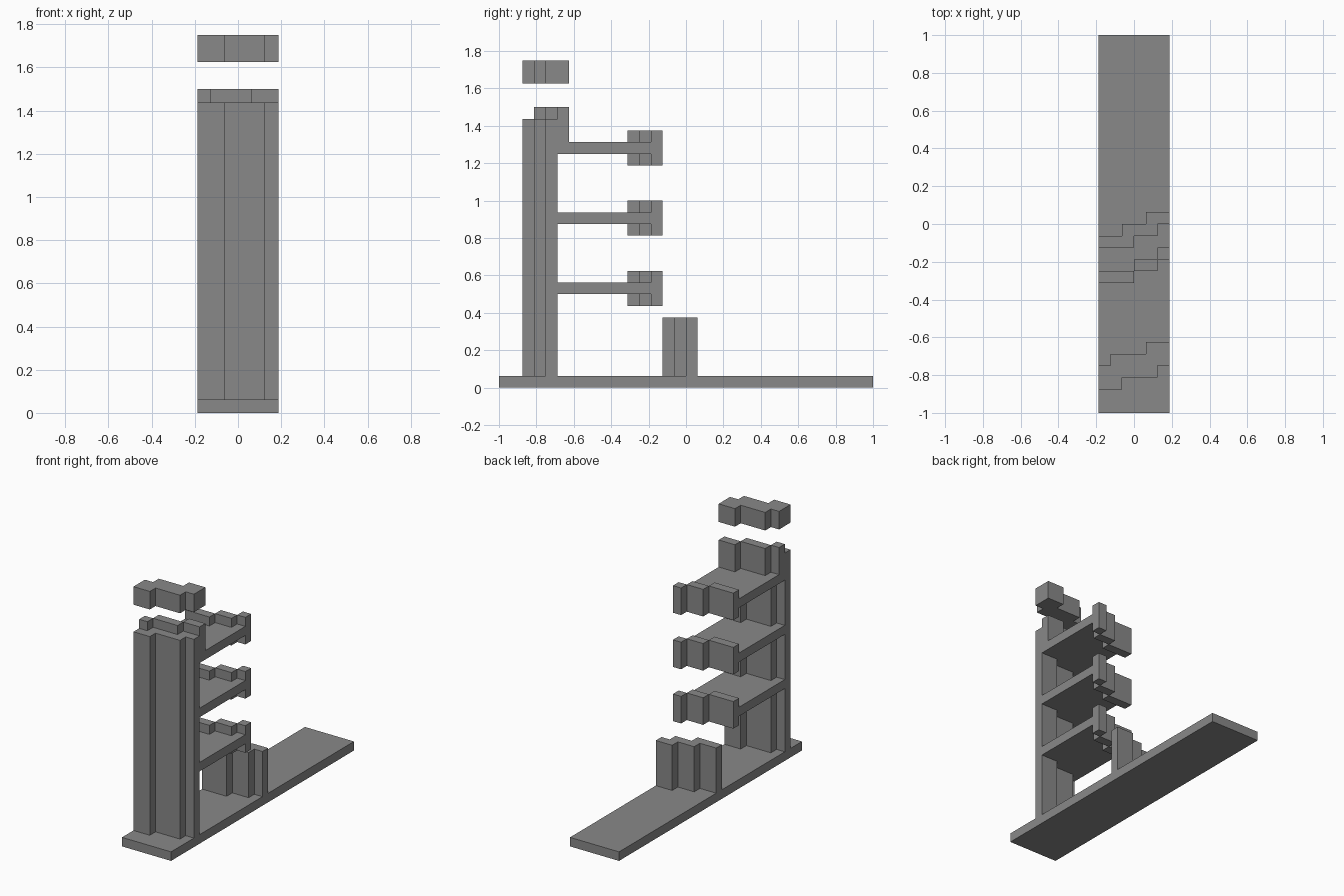
import bpy
import bmesh

U = 1 / 16          # grid unit
HALF = 3            # half width of every part, in units

cube = bpy.data.objects.get("Cube")
if cube:
    bpy.data.objects.remove(cube, do_unlink=True)

grey = bpy.data.materials.new("plain grey")
grey.use_nodes = True
COLOUR = (0.25, 0.25, 0.25, 1)
grey.diffuse_color = COLOUR
grey.node_tree.nodes["Principled BSDF"].inputs["Base Color"].default_value = COLOUR


def stepped(y, *breaks):
    """Line across the width that moves one unit back at each break in x."""
    points = [(-HALF, y)]
    for x in breaks:
        points += [(x, y), (x, y + 1)]
        y += 1
    return points + [(HALF, y)]


def block(name, front, back, bottom, top):
    """Solid between two lines in plan, extruded from bottom to top."""
    bm = bmesh.new()
    outline = front + back[::-1]
    face = bm.faces.new([bm.verts.new((x * U, y * U, bottom * U)) for x, y in outline])
    extruded = bmesh.ops.extrude_face_region(bm, geom=[face], use_keep_orig=True)
    raised = [g for g in extruded["geom"] if isinstance(g, bmesh.types.BMVert)]
    bmesh.ops.translate(bm, verts=raised, vec=(0, 0, (top - bottom) * U))
    bmesh.ops.recalc_face_normals(bm, faces=bm.faces)
    mesh = bpy.data.meshes.new(name)
    bm.to_mesh(mesh)
    bm.free()
    mesh.materials.append(grey)
    obj = bpy.data.objects.new(name, mesh)
    bpy.context.collection.objects.link(obj)


# Plan lines
wall_front = stepped(-14, -1, 2)
wall_back = stepped(-13, -2, 1)
parapet_back = stepped(-12, -2, 1)
rail_front = stepped(-5, 0, 2)
rail_back = stepped(-4, 0, 2)

# Ground slab, tall wall, roof parapet and the cap floating above
block("ground_slab", stepped(-16), stepped(16), 0, 1)
block("tall_wall", wall_front, wall_back, 1, 23)
block("roof_parapet", wall_back, parapet_back, 21, 24)
block("floating_cap", wall_front, parapet_back, 26, 28)

# Floors with a rail along the outer edge
for level, z in (("lower", 8), ("middle", 14), ("upper", 20)):
    block(level + "_floor", wall_back, rail_front, z, z + 1)
    block(level + "_rail", rail_front, rail_back, z - 1, z + 2)

# Low wall on the ground
block("low_wall", stepped(-2, 0, 2), stepped(-1, -1, 1), 1, 6)
